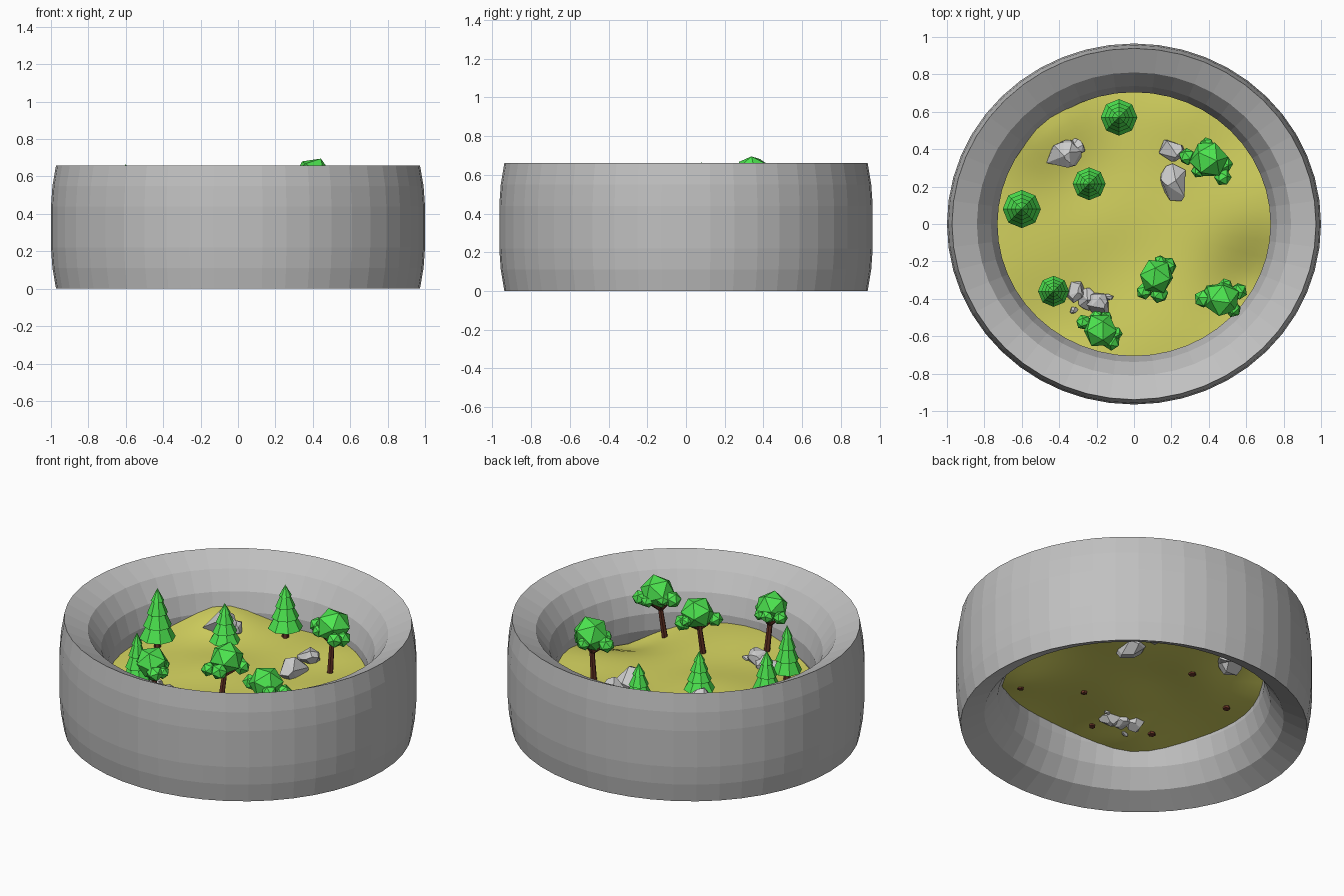
import bpy, bmesh, math, random
from mathutils import Vector, Matrix

random.seed(4)
if "Cube" in bpy.data.objects:
    bpy.data.objects.remove(bpy.data.objects["Cube"], do_unlink=True)

DEPTH = 0.3  # mean level of the ground
SQUASH = 0.965  # the ring is slightly narrower front to back


def material(name, rgb):
    m = bpy.data.materials.new(name)
    m.use_nodes = True
    m.diffuse_color = (*rgb, 1)
    m.node_tree.nodes["Principled BSDF"].inputs["Base Color"].default_value = (*rgb, 1)
    return m


GREY = material("tire grey", (0.53, 0.53, 0.53))
GRASS = material("dry grass", (0.66, 0.65, 0.115))
LEAF = material("leaf green", (0.075, 0.80, 0.08))
BARK = material("bark brown", (0.14, 0.035, 0.02))
STONE = material("stone grey", (0.6, 0.6, 0.6))


def finish(bm, name, mat, smooth=False):
    bmesh.ops.recalc_face_normals(bm, faces=bm.faces)
    mesh = bpy.data.meshes.new(name)
    for f in bm.faces:
        f.smooth = smooth
    bm.to_mesh(mesh)
    bm.free()
    mesh.materials.append(mat)
    ob = bpy.data.objects.new(name, mesh)
    bpy.context.collection.objects.link(ob)
    return ob


def lathe(bm, profile, sides, centre=(0, 0, 0), squash=1, closed=False):
    """Sweep (radius, height) points around z; a zero radius makes a tip."""
    c, rings = Vector(centre), []
    for r, z in profile:
        count = sides if r > 0 else 1
        rings.append([bm.verts.new(c + Vector((r * math.cos(a), r * squash * math.sin(a), z)))
                      for a in (math.tau * i / sides for i in range(count))])
    pairs = list(zip(rings, rings[1:]))
    if closed:
        pairs.append((rings[-1], rings[0]))
    for low, high in pairs:
        for i in range(sides):
            j = (i + 1) % sides
            if len(low) == 1:
                bm.faces.new((low[0], high[j], high[i]))
            elif len(high) == 1:
                bm.faces.new((low[i], low[j], high[0]))
            else:
                bm.faces.new((low[i], low[j], high[j], high[i]))
    return rings


def ground(x, y):
    """Rolling ground: (x, y, height, spread) bumps and dips."""
    bumps = [(-0.48, 0.54, 0.115, 0.19), (0.66, -0.32, -0.1, 0.17), (0.62, 0.08, 0.04, 0.22),
             (0.05, -0.62, 0.04, 0.25), (-0.45, -0.55, -0.05, 0.2),
             (-0.2, 0.03, 0.035, 0.18), (0.25, 0.6, 0.04, 0.18)]
    return DEPTH + sum(h * math.exp(-((x - a) ** 2 + (y - b) ** 2) / (2 * s * s))
                       for a, b, h, s in bumps)


# Hollow tire ring, mirrored about its middle height
half = [(0.73, 0.28), (0.765, 0.17), (0.84, 0.065), (0.973, 0.0), (0.992, 0.11), (1.0, 0.22)]
profile = half + [(r, 0.66 - z) for r, z in reversed(half)]
bm = bmesh.new()
lathe(bm, profile, 48, squash=SQUASH, closed=True)
finish(bm, "tire", GREY)

# Undulating ground sheet across the ring, tucked into the wall
bm = bmesh.new()
rings = lathe(bm, [(0, 0)] + [(0.74 * i / 18, 0) for i in range(1, 19)], 48, squash=SQUASH)
for v in bm.verts:
    v.co.z = ground(v.co.x, v.co.y)
sheet = finish(bm, "ground", GRASS, smooth=True)
if sheet.data.polygons[0].normal.z < 0:
    sheet.data.flip_normals()


def limb(bm, start, end, r1, r2):
    start, end = Vector(start), Vector(end)
    d = end - start
    turn = d.to_track_quat('Z', 'Y').to_matrix().to_4x4()
    bmesh.ops.create_cone(bm, cap_ends=True, segments=6, radius1=r1, radius2=r2, depth=d.length,
                          matrix=Matrix.Translation((start + end) / 2) @ turn)


def conifer(name, x, y, radius, top):
    """Four overlapping eight-sided skirts on a short trunk."""
    base = ground(x, y)
    low = base + 0.06
    step = (top - low) / 4
    prof = [(0, low + 0.015)]
    for i in range(4):
        z = low + i * step
        prof += [(radius * (1 - 0.21 * i), z)]
        prof += [(radius * (0.62 - 0.17 * i), z + step)] if i < 3 else [(0, top)]
    bm = bmesh.new()
    lathe(bm, prof, 8, (x, y, 0))
    finish(bm, name + "_foliage", LEAF)
    bm = bmesh.new()
    limb(bm, (x, y, base - 0.012), (x, y, low + 0.04), 0.02, 0.018)
    finish(bm, name + "_trunk", BARK)


def blob(bm, centre, r):
    spin = Matrix.Rotation(random.uniform(0, 6), 4, 'Z') @ Matrix.Rotation(random.uniform(0.4, 0.7), 4, 'X')
    bmesh.ops.create_icosphere(bm, subdivisions=1, radius=r,
                               matrix=Matrix.Translation(centre) @ Matrix.Diagonal((1, 1, 0.95, 1)) @ spin)


def leafy_tree(name, foot, crown, r, tufts):
    """Leaning trunk, one large crown and small tufts held by branches."""
    foot = Vector((*foot, ground(*foot) - 0.012))
    crown = Vector(crown)
    leaves, wood = bmesh.new(), bmesh.new()
    limb(wood, foot, crown, 0.018, 0.013)
    blob(leaves, crown, r)
    fork = foot.lerp(crown, 0.6)
    for x, y, size in tufts:
        c = Vector((x, y, crown.z - random.uniform(0.015, 0.06)))
        blob(leaves, c, size)
        limb(wood, fork, c, 0.009, 0.006)
    finish(leaves, name + "_leaves", LEAF)
    finish(wood, name + "_trunk", BARK)


conifer("back_conifer", -0.08, 0.57, 0.098, 0.64)
conifer("middle_conifer", -0.24, 0.215, 0.088, 0.62)
conifer("right_conifer", -0.6, 0.08, 0.102, 0.667)
conifer("front_conifer", -0.43, -0.36, 0.083, 0.61)

leafy_tree("back_tree", (0.39, 0.33), (0.40, 0.345, 0.605), 0.105,
           [(0.285, 0.36, 0.047), (0.475, 0.25, 0.047), (0.48, 0.32, 0.05), (0.39, 0.425, 0.04),
            (0.345, 0.285, 0.04)])
leafy_tree("left_tree", (0.45, -0.44), (0.47, -0.4, 0.56), 0.1,
           [(0.37, -0.4, 0.05), (0.56, -0.36, 0.047), (0.53, -0.455, 0.045), (0.49, -0.33, 0.04),
            (0.41, -0.36, 0.04)])
leafy_tree("middle_tree", (0.1, -0.31), (0.12, -0.28, 0.57), 0.097,
           [(0.18, -0.225, 0.05), (0.055, -0.36, 0.045), (0.135, -0.375, 0.05), (0.14, -0.2, 0.035)])
leafy_tree("front_tree", (-0.16, -0.55), (-0.18, -0.57, 0.575), 0.095,
           [(-0.27, -0.525, 0.042), (-0.12, -0.63, 0.048), (-0.1, -0.585, 0.04), (-0.2, -0.5, 0.04),
            (-0.15, -0.5, 0.035)])

# Angular rocks half sunk in the ground: x, y, half width, half depth, half height, turn
rocks = [(-0.375, 0.365, 0.105, 0.08, 0.09, 0.5), (-0.305, 0.41, 0.05, 0.05, 0.05, 1),
         (0.2, 0.395, 0.075, 0.06, 0.065, -0.3), (0.22, 0.22, 0.08, 0.105, 0.075, 0.2),
         (-0.31, -0.365, 0.055, 0.065, 0.06, 0), (-0.25, -0.4, 0.055, 0.065, 0.05, 0.4),
         (-0.19, -0.425, 0.065, 0.07, 0.06, 0.8), (-0.135, -0.39, 0.027, 0.018, 0.02, 0),
         (-0.325, -0.46, 0.027, 0.02, 0.02, 0.5)]
for n, (x, y, a, b, c, turn) in enumerate(rocks, 1):
    bm = bmesh.new()
    for i in range(24):
        d = Vector([random.gauss(0, 1) for _ in range(3)]).normalized()
        bm.verts.new(d)
    bmesh.ops.convex_hull(bm, input=bm.verts)
    bmesh.ops.dissolve_limit(bm, angle_limit=0.35, verts=bm.verts, edges=bm.edges)
    bm.transform(Matrix.Translation((x, y, ground(x, y) + 0.3 * c)) @ Matrix.Rotation(turn, 4, 'Z')
                 @ Matrix.Diagonal((a, b, c, 1)))
    finish(bm, f"rock_{n}", STONE)
